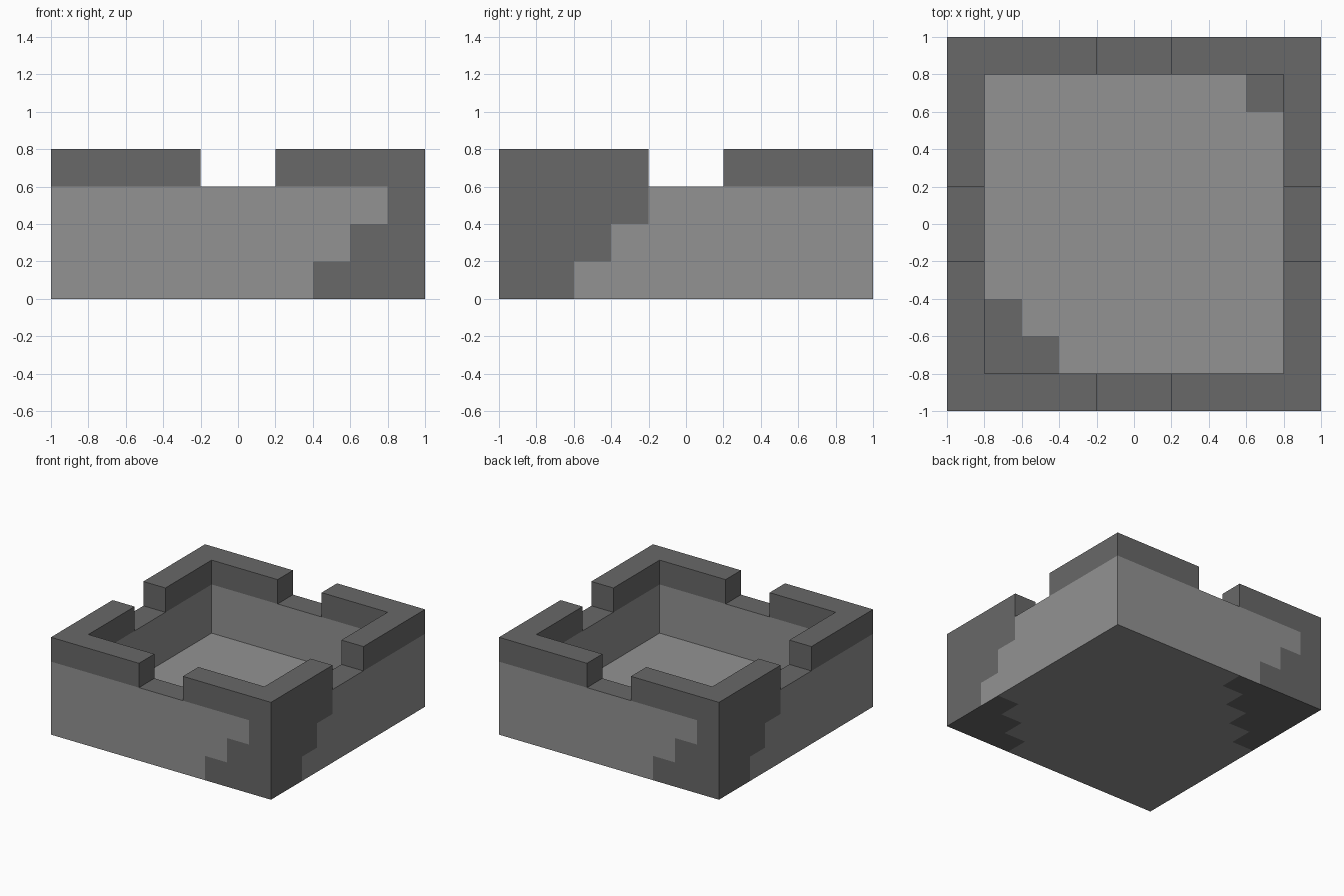
import bpy
import bmesh
from mathutils import Vector

default_cube = bpy.data.objects.get("Cube")
if default_cube:
    bpy.data.objects.remove(default_cube, do_unlink=True)

CELL = 0.2      # size of one stone block
RIM = 0.6       # height of the wall walk


def make_material(name, value):
    mat = bpy.data.materials.new(name)
    mat.use_nodes = True
    colour = (value, value, value, 1.0)
    mat.diffuse_color = colour
    bsdf = next(n for n in mat.node_tree.nodes if n.type == 'BSDF_PRINCIPLED')
    bsdf.inputs["Base Color"].default_value = colour
    return mat


def square_ring(bm, radius, z):
    corners = [(-1, -1), (1, -1), (1, 1), (-1, 1)]
    return [bm.verts.new((radius * x, radius * y, z)) for x, y in corners]


def is_dark(face):
    """Dark stone: the parapet, and stepped patches in opposite corners."""
    c, n = face.calc_center_median(), face.normal
    if c.z > RIM - 0.01:
        return True
    if abs(n.z) > 0.5:                      # floor and underside
        d = c.x + n.z * c.y
        return d > 1.3 or d < -1.1
    if max(abs(c.x), abs(c.y)) < 0.9:       # inner walls
        return False
    step = CELL * int(c.z / CELL)
    if abs(n.y) > 0.5:                      # front and back
        return -n.y * c.x > 0.4 + step
    return n.x * c.y < -0.6 + step          # sides


bm = bmesh.new()

# Open tray: outer wall, rim, inner wall, floor
rings = [square_ring(bm, r, z)
         for r, z in [(1, 0), (1, RIM), (0.8, RIM), (0.8, CELL)]]
for low, high in zip(rings, rings[1:]):
    for i in range(4):
        j = (i + 1) % 4
        bm.faces.new((low[i], low[j], high[j], high[i]))
bm.faces.new(rings[0][::-1])
bm.faces.new(rings[-1])

# Cut the shell into blocks
for axis in range(3):
    for k in range(-4, 5):
        normal, point = Vector(), Vector()
        normal[axis] = 1
        point[axis] = k * CELL
        bmesh.ops.bisect_plane(bm, geom=bm.verts[:] + bm.edges[:] + bm.faces[:],
                               plane_co=point, plane_no=normal, dist=1e-5)

# Raise the four corner merlons, leaving a gap in each wall
merlons = []
for face in bm.faces:
    c = face.calc_center_median()
    if c.z > RIM - 0.01 and min(abs(c.x), abs(c.y)) > CELL:
        merlons.append(face)
raised = bmesh.ops.extrude_face_region(bm, geom=merlons)["geom"]
bmesh.ops.translate(bm, vec=(0, 0, CELL),
                    verts=[v for v in raised if isinstance(v, bmesh.types.BMVert)])

# Colour the blocks, then merge flat areas of one colour
bmesh.ops.recalc_face_normals(bm, faces=bm.faces[:])
bm.normal_update()
for face in bm.faces:
    face.material_index = int(is_dark(face))
bmesh.ops.dissolve_limit(bm, angle_limit=0.01, verts=bm.verts[:],
                         edges=bm.edges[:], delimit={'MATERIAL'})

mesh = bpy.data.meshes.new("battlement_top")
bm.to_mesh(mesh)
bm.free()
mesh.materials.append(make_material("light stone", 0.29))
mesh.materials.append(make_material("dark stone", 0.14))
bpy.context.collection.objects.link(bpy.data.objects.new("battlement_top", mesh))
